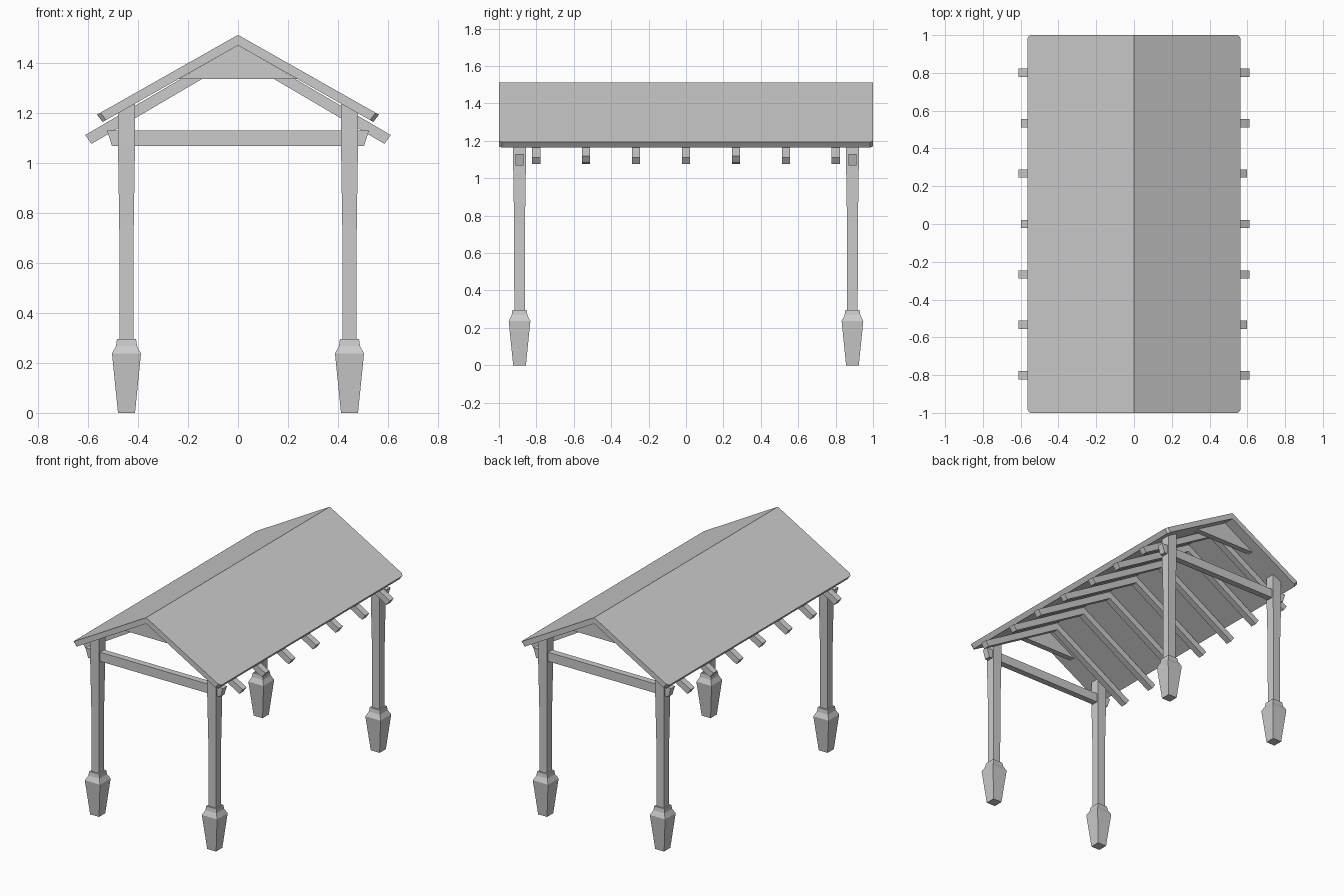
import bpy
import bmesh

cube = bpy.data.objects.get("Cube")
if cube:
    bpy.data.objects.remove(cube, do_unlink=True)

grey = bpy.data.materials.new("plain grey")
grey.use_nodes = True
COLOUR = (0.6, 0.6, 0.6, 1)
grey.diffuse_color = COLOUR
grey.node_tree.nodes["Principled BSDF"].inputs["Base Color"].default_value = COLOUR


def loft(name, rings, caps=(True, True)):
    """Skin a stack of rings that share a point count."""
    bm = bmesh.new()
    loops = [[bm.verts.new(p) for p in ring] for ring in rings]
    n = len(loops[0])
    for a, b in zip(loops, loops[1:]):
        for i in range(n):
            j = (i + 1) % n
            bm.faces.new((a[i], a[j], b[j], b[i]))
    if caps[0]:
        bm.faces.new(loops[0][::-1])
    if caps[1]:
        bm.faces.new(loops[-1])
    bmesh.ops.recalc_face_normals(bm, faces=bm.faces)
    mesh = bpy.data.meshes.new(name)
    bm.to_mesh(mesh)
    bm.free()
    mesh.materials.append(grey)
    obj = bpy.data.objects.new(name, mesh)
    bpy.context.collection.objects.link(obj)
    return obj


def slab(name, profile, y, width):
    """Extrude an x-z profile along y, centred on y."""
    return loft(name, [[(x, y + s * width / 2, z) for x, z in profile] for s in (-1, 1)])


def square(x, y, half, z, slope=0):
    """Square ring; slope tips it to follow the roof."""
    corners = ((-1, -1), (1, -1), (1, 1), (-1, 1))
    return [(x + u * half, y + v * half, z - slope * u * half) for u, v in corners]


POST_X, POST_Y = 0.446, 0.89
PITCH, RAFTER_PITCH = 0.566, 0.587
RIDGE_TOP, RIDGE_UNDER = 1.512, 1.47

# Roof: one sheet per slope, with clipped eave corners
for side, label in ((1, "left"), (-1, "right")):
    plan = [(0, -1), (0.55, -1), (0.564, -0.984), (0.564, 0.984), (0.55, 1), (0, 1)]
    top = [(side * x, y, RIDGE_TOP - PITCH * x) for x, y in plan]
    under = [(side * x * 0.96, y, RIDGE_UNDER - PITCH * x * 0.96) for x, y in plan]
    loft("roof_" + label, [under, top])

# Rafters, a few of them cut slightly shorter
short = {(-1, 0), (-1, 2), (1, 1), (1, -2)}
for i in range(-3, 4):
    for side, label in ((1, "left"), (-1, "right")):
        end = 0.597 if (side, i) in short else 0.611
        profile = [(0, RIDGE_UNDER), (end, RIDGE_UNDER - RAFTER_PITCH * end),
                   (end - 0.025, 1.42 - RAFTER_PITCH * (end - 0.025)), (0, 1.42)]
        slab(f"rafter_{label}_{i + 4}", [(side * x, z) for x, z in profile],
             i * 0.267, 0.044)

# Posts with stone feet
for sx in (1, -1):
    for sy in (1, -1):
        tag = ("front" if sy < 0 else "back") + ("_left" if sx > 0 else "_right")
        x, y = sx * POST_X, sy * POST_Y
        loft("post_" + tag, [
            square(x, y, 0.028, 0.28),
            square(x, y, 0.029, 0.75),
            square(x, y, 0.034, 1.07),
            square(x, y, 0.034, RIDGE_UNDER - PITCH * POST_X + 0.002, sx * PITCH)])
        foot = ((0, 0.034), (0.237, 0.058), (0.268, 0.042), (0.296, 0.038))
        loft("foot_" + tag, [square(x, y, half, z) for z, half in foot])

# Tie beams and gable plates at both ends
for sy, tag in ((-1, "front"), (1, "back")):
    slab("tie_beam_" + tag,
         [(-0.504, 1.067), (0.504, 1.067), (0.524, 1.13), (-0.524, 1.13)],
         sy * POST_Y, 0.044)
    slab("gable_plate_" + tag,
         [(-0.236, 1.336), (0.236, 1.336), (0, RIDGE_UNDER)],
         sy * 0.905, 0.04)
